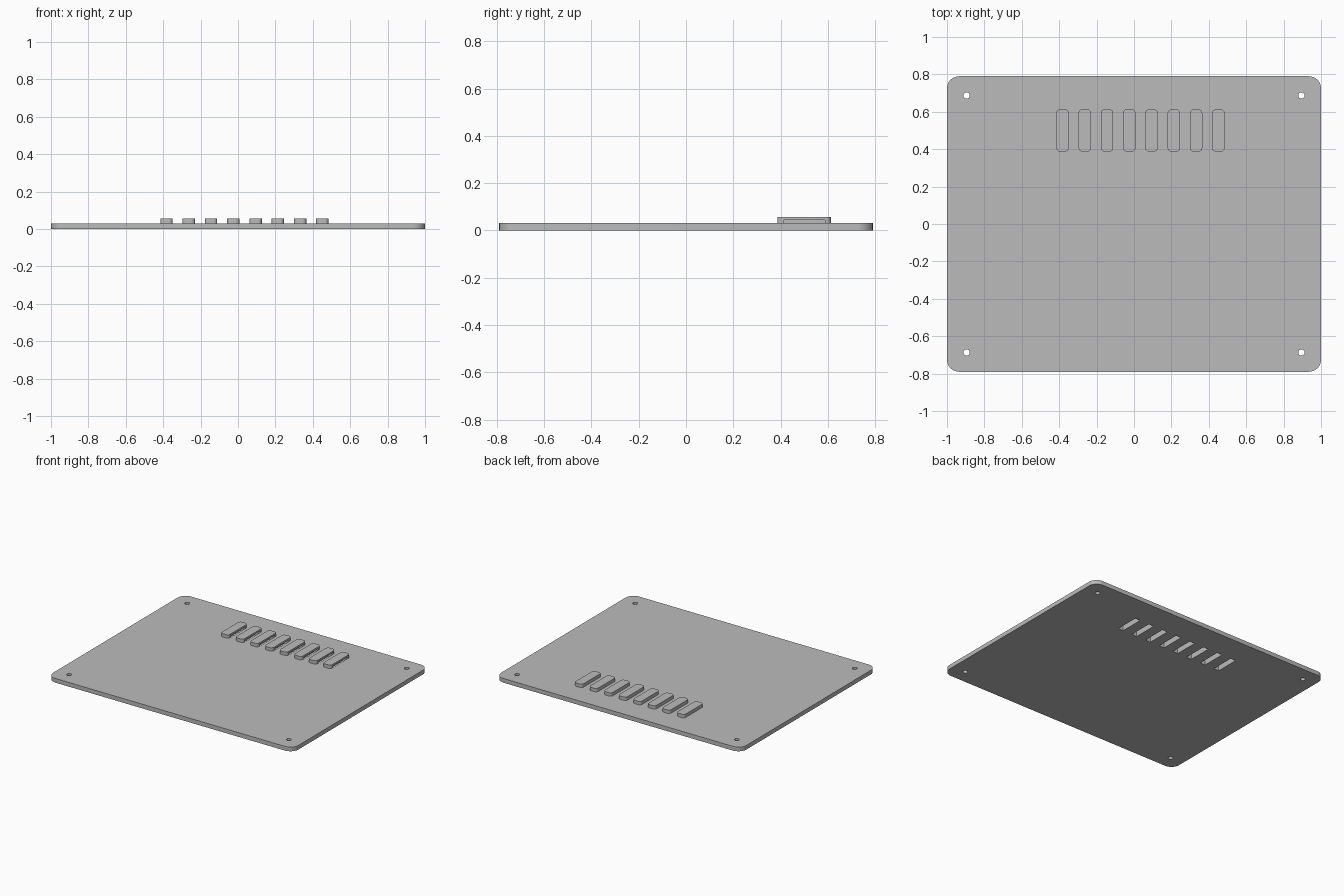
import bpy
import bmesh
import math

if "Cube" in bpy.data.objects:
    bpy.data.objects.remove(bpy.data.objects["Cube"], do_unlink=True)

PLATE_TOP, HOOD_TOP, CAVITY_TOP = 0.031, 0.056, 0.043
HOOD_Y, HOOD_X, HOOD_L = 0.5, 0.033, 0.113      # centre and half sizes
PITCH, FIRST_X, COUNT = 0.119, -0.382, 8
CAVITY_L, CAVITY_START = 0.088, -0.01           # cavity half length, back wall

# Single grey finish
grey = bpy.data.materials.new("grey_metal")
grey.use_nodes = True
colour = (0.5, 0.5, 0.5, 1)
grey.diffuse_color = colour
grey.node_tree.nodes["Principled BSDF"].inputs["Base Color"].default_value = colour


def rounded(cx, cy, hx, hy, r, steps=8):
    """Outline of a rounded rectangle, counter-clockwise."""
    points = []
    for i, (sx, sy) in enumerate([(1, 1), (-1, 1), (-1, -1), (1, -1)]):
        for k in range(steps + 1):
            a = (i + k / steps) * math.pi / 2
            points.append((cx + sx * (hx - r) + r * math.cos(a),
                           cy + sy * (hy - r) + r * math.sin(a)))
    return points


def rectangle(x0, x1, y0, y1):
    return [(x0, y0), (x1, y0), (x1, y1), (x0, y1)]


def circle(cx, cy, r, sides=24):
    return [(cx + r * math.cos(k * math.tau / sides),
             cy + r * math.sin(k * math.tau / sides)) for k in range(sides)]


def prisms(name, outlines, z0, z1):
    """One object made of upright prisms."""
    bm = bmesh.new()
    for outline in outlines:
        face = bm.faces.new([bm.verts.new((x, y, z0)) for x, y in outline])
        grown = bmesh.ops.extrude_face_region(bm, geom=[face], use_keep_orig=True)
        tops = [v for v in grown["geom"] if isinstance(v, bmesh.types.BMVert)]
        bmesh.ops.translate(bm, verts=tops, vec=(0, 0, z1 - z0))
    bmesh.ops.recalc_face_normals(bm, faces=bm.faces)
    mesh = bpy.data.meshes.new(name)
    bm.to_mesh(mesh)
    bm.free()
    mesh.materials.append(grey)
    obj = bpy.data.objects.new(name, mesh)
    bpy.context.collection.objects.link(obj)
    return obj


def carve(obj, cutter):
    """Cut, bake the result, drop the cutter and smooth the round walls."""
    cutter.hide_render = True
    mod = obj.modifiers.new("cut", 'BOOLEAN')
    mod.operation, mod.solver, mod.object = 'DIFFERENCE', 'EXACT', cutter
    graph = bpy.context.evaluated_depsgraph_get()
    mesh = bpy.data.meshes.new_from_object(obj.evaluated_get(graph))
    obj.modifiers.clear()
    obj.data = mesh
    bpy.data.objects.remove(cutter, do_unlink=True)
    mesh.shade_smooth()
    mesh.set_sharp_from_angle(angle=math.radians(30))


hood_centres = [FIRST_X + i * PITCH for i in range(COUNT)]

# Cover plate with corner screw holes and vent slots
plate = prisms("cover_plate", [rounded(0, 0, 1, 0.79, 0.065)], 0, PLATE_TOP)
openings = [circle(sx * 0.895, sy * 0.687, 0.017) for sx in (-1, 1) for sy in (-1, 1)]
openings += [rectangle(x + CAVITY_START, x + HOOD_X - 0.001,
                       HOOD_Y - CAVITY_L, HOOD_Y + CAVITY_L) for x in hood_centres]
carve(plate, prisms("plate_cutter", openings, -0.1, 0.1))

# Louvre hood, hollow underneath and open towards +x
hood = prisms("louvre_hood_1", [rounded(0, HOOD_Y, HOOD_X, HOOD_L, 0.02)],
              PLATE_TOP, HOOD_TOP)
cavity = rectangle(CAVITY_START, 0.1, HOOD_Y - CAVITY_L, HOOD_Y + CAVITY_L)
carve(hood, prisms("hood_cutter", [cavity], 0, CAVITY_TOP))

# Row of identical hoods
hood.location.x = hood_centres[0]
for i, x in enumerate(hood_centres[1:], start=2):
    copy = bpy.data.objects.new(f"louvre_hood_{i}", hood.data)
    copy.location.x = x
    bpy.context.collection.objects.link(copy)
